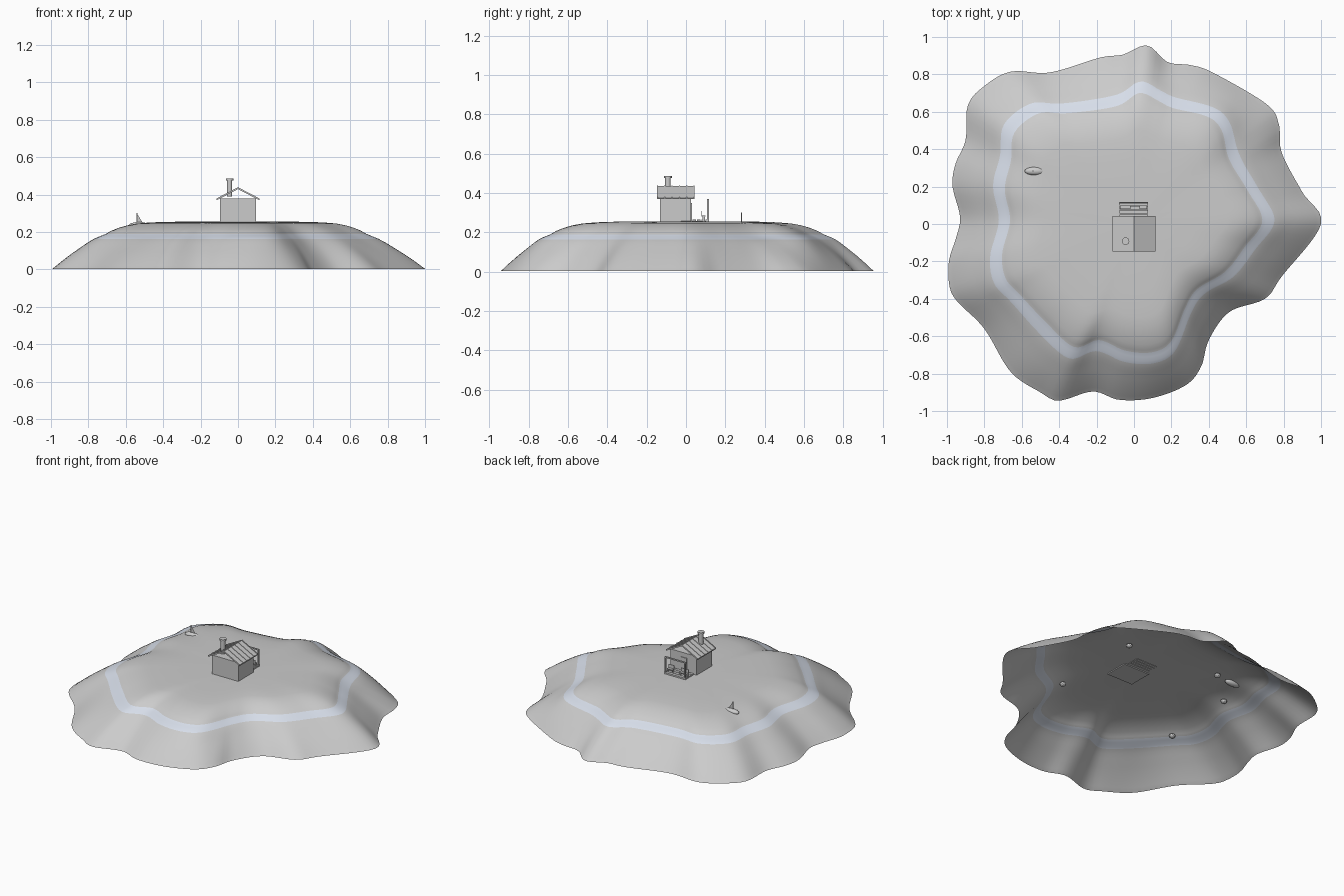
import bpy, bmesh, math
from mathutils import Vector

if "Cube" in bpy.data.objects:
    bpy.data.objects.remove(bpy.data.objects["Cube"])

# outlines read from above: foot of the island, and its shore line
FOOT = [(1, 0), (.9, .17), (.79, .38), (.775, .53), (.71, .64), (.42, .81), (.3, .85), (.18, .865),
        (.07, .955), (-.06, .905), (-.18, .89), (-.45, .81), (-.66, .815), (-.81, .73), (-.89, .63),
        (-.9, .45), (-.955, .32), (-.97, .2), (-.93, .04), (-.95, -.07), (-.99, -.2), (-.985, -.34),
        (-.94, -.42), (-.8, -.56), (-.66, -.79), (-.5, -.9), (-.4, -.945), (-.22, -.895),
        (-.08, -.94), (.1, -.93), (.28, -.86), (.36, -.76), (.4, -.62), (.51, -.47), (.7, -.4),
        (.79, -.28)]
SHORE = [(.73, .02), (.64, .2), (.54, .37), (.5, .53), (.42, .61), (.22, .66), (.14, .7), (.03, .745),
         (-.1, .67), (-.38, .63), (-.54, .63), (-.68, .52), (-.7, .36), (-.735, .2), (-.705, .02),
         (-.75, -.17), (-.73, -.31), (-.65, -.4), (-.5, -.56), (-.34, -.7), (-.2, -.66), (-.05, -.72),
         (.1, -.73), (.21, -.67), (.29, -.48), (.36, -.37), (.52, -.27), (.63, -.13)]
# height by scaled radius: 0 centre, 1 shore, 2 foot
PROFILE = [(0, .257), (.3, .256), (.5, .254), (.62, .251), (.72, .245), (.79, .235), (.85, .222),
           (.9, .207), (.94, .19), (1, .172), (1.08, .163), (1.2, .146), (1.4, .113), (1.6, .079),
           (1.8, .042), (1.95, .012), (2, .003)]
N = 192


def interp(table, x):
    for (a, p), (b, q) in zip(table, table[1:]):
        if a <= x <= b:
            return p + (q - p) * (x - a) / max(b - a, 1e-9)
    return table[-1][1]


def polar(points):
    """Closed smooth curve through points, as a sorted angle/radius table."""
    out, n = [], len(points)
    P = [Vector(p) for p in points]
    for i in range(n):
        a, b, c, d = (P[(i + j) % n] for j in (-1, 0, 1, 2))
        for s in range(10):
            t = s / 10
            v = .5 * (2 * b + (c - a) * t + (2 * a - 5 * b + 4 * c - d) * t * t
                      + (3 * b - a - 3 * c + d) * t ** 3)
            out.append((math.atan2(v.y, v.x) % math.tau, v.length))
    out.sort()
    first, last = out[0], out[-1]
    return [(last[0] - math.tau, last[1])] + out + [(first[0] + math.tau, first[1])]


foot, shore = polar(FOOT), polar(SHORE)


def ground(x, y):
    r = math.hypot(x, y)
    return interp(PROFILE, min(1, r / interp(shore, math.atan2(y, x) % math.tau)))


def mat(name, col):
    m = bpy.data.materials.new(name)
    m.diffuse_color = (*col, 1)
    m.use_nodes = True
    m.node_tree.nodes["Principled BSDF"].inputs["Base Color"].default_value = m.diffuse_color
    return m


def mesh(name, verts, faces):
    me = bpy.data.meshes.new(name)
    me.from_pydata(verts, [], faces)
    ob = bpy.data.objects.new(name, me)
    bpy.context.collection.objects.link(ob)
    return ob


def box(name, x0, x1, y0, y1, z0, z1):
    bpy.ops.mesh.primitive_cube_add(size=1, location=((x0 + x1) / 2, (y0 + y1) / 2, (z0 + z1) / 2))
    ob = bpy.context.object
    ob.name = name
    ob.scale = (x1 - x0, y1 - y0, z1 - z0)
    return ob


def tube(name, x, y, z0, z1, r, n=16):
    bpy.ops.mesh.primitive_cylinder_add(vertices=n, radius=r, depth=z1 - z0,
                                        location=(x, y, (z0 + z1) / 2))
    ob = bpy.context.object
    ob.name = name
    bpy.ops.object.shade_smooth_by_angle()


# island shell: rings lofted from the centre out, open underneath
ks = [.12, .3, .5, .62, .68, .72, .76, .79, .82, .85, .88, .9, .92, .94, .97, 1, 1.04, 1.08,
      1.2, 1.3, 1.4, 1.5, 1.6, 1.7, 1.8, 1.9, 1.95, 2]
verts, faces = [(0, 0, .257)], []
for k in ks:
    for i in range(N):
        a = math.tau * i / N
        s, f = interp(shore, a), interp(foot, a)
        r = s * k if k <= 1 else s + (f - s) * (k - 1)
        verts.append((r * math.cos(a), r * math.sin(a), interp(PROFILE, k)))
for i in range(N):
    j = (i + 1) % N
    faces.append((0, 1 + i, 1 + j))
    for q in range(len(ks) - 1):
        b = 1 + q * N
        faces.append((b + i, b + N + i, b + N + j, b + j))
island = mesh("island_ground", verts, faces)
island.data.materials.append(mat("ground", (.8, .8, .8)))
island.data.materials.append(mat("shore_blue", (.68, .73, .82)))
for p in island.data.polygons:
    p.use_smooth = True
    if .163 < p.center.z < .194:
        p.material_index = 1

# cabin body and open gable roof with battens
box("cabin_walls", -.095, .095, -.133, .026, .25, .38)
th = math.atan2(.06, .115)


def slope(name, side, y0, y1, lift, thick):
    c, s = math.cos(th), math.sin(th)
    L = .13
    prof = [(0, .436 + lift), (L * c * side, .436 + lift - L * s),
            (L * c * side, .436 + lift - L * s - thick), (0, .436 + lift - thick)]
    v = [(x, y, z) for y in (y0, y1) for x, z in prof]
    mesh(name, v, [(0, 1, 2, 3), (7, 6, 5, 4)] + [(i, i + 4, (i + 1) % 4 + 4, (i + 1) % 4)
                                                  for i in range(4)])


for side in (-1, 1):
    slope("roof_slope", side, -.148, .044, 0, .007)
    for i in range(6):
        y = -.148 + i * .0372
        slope("roof_batten", side, y, y + .006, .003, .006)

# chimney
tube("chimney", -.045, -.092, .39, .478, .014)
tube("chimney_cap", -.045, -.092, .476, .487, .02)

# door and porch at the back
box("door", -.025, .02, .024, .03, .257, .35)
for i in range(4):
    box("porch_plank", -.078, .075, .034 + i * .022, .052 + i * .022, .254, .266)
for x in (-.075, .067):
    box("porch_post", x, x + .008, .108, .116, .255, .37)
box("porch_beam", -.08, .075, .108, .116, .362, .37)
for x0, x1 in ((-.075, -.02), (.03, .07)):
    box("bench_seat", x0, x1, .08, .1, .28, .286)
    for x in (x0, x1 - .006):
        box("bench_leg", x, x + .006, .083, .097, .262, .282)
    box("bench_back", x0, x1, .078, .082, .286, .308)

# small boat sunk in the ground, only mast and sail showing
bpy.ops.mesh.primitive_uv_sphere_add(segments=16, ring_count=8, radius=1, location=(-.53, .283, .235))
hull = bpy.context.object
hull.name = "boat_hull"
hull.scale = (.055, .022, .018)
bpy.ops.object.shade_smooth_by_angle()
tube("boat_mast", -.54, .283, .23, .3, .003, 8)
mesh("boat_sail", [(-.538, .283, .295), (-.538, .283, .25), (-.51, .283, .25)], [(0, 1, 2)])

# rounded stones under the surface
for x, y in ((.23, .23), (.27, -.34), (-.4, .3), (-.6, .12), (-.6, -.36)):
    bpy.ops.mesh.primitive_ico_sphere_add(subdivisions=2, radius=.02,
                                          location=(x, y, ground(x, y) - .018))
    ob = bpy.context.object
    ob.name = "stone"
    ob.scale.z = .7
